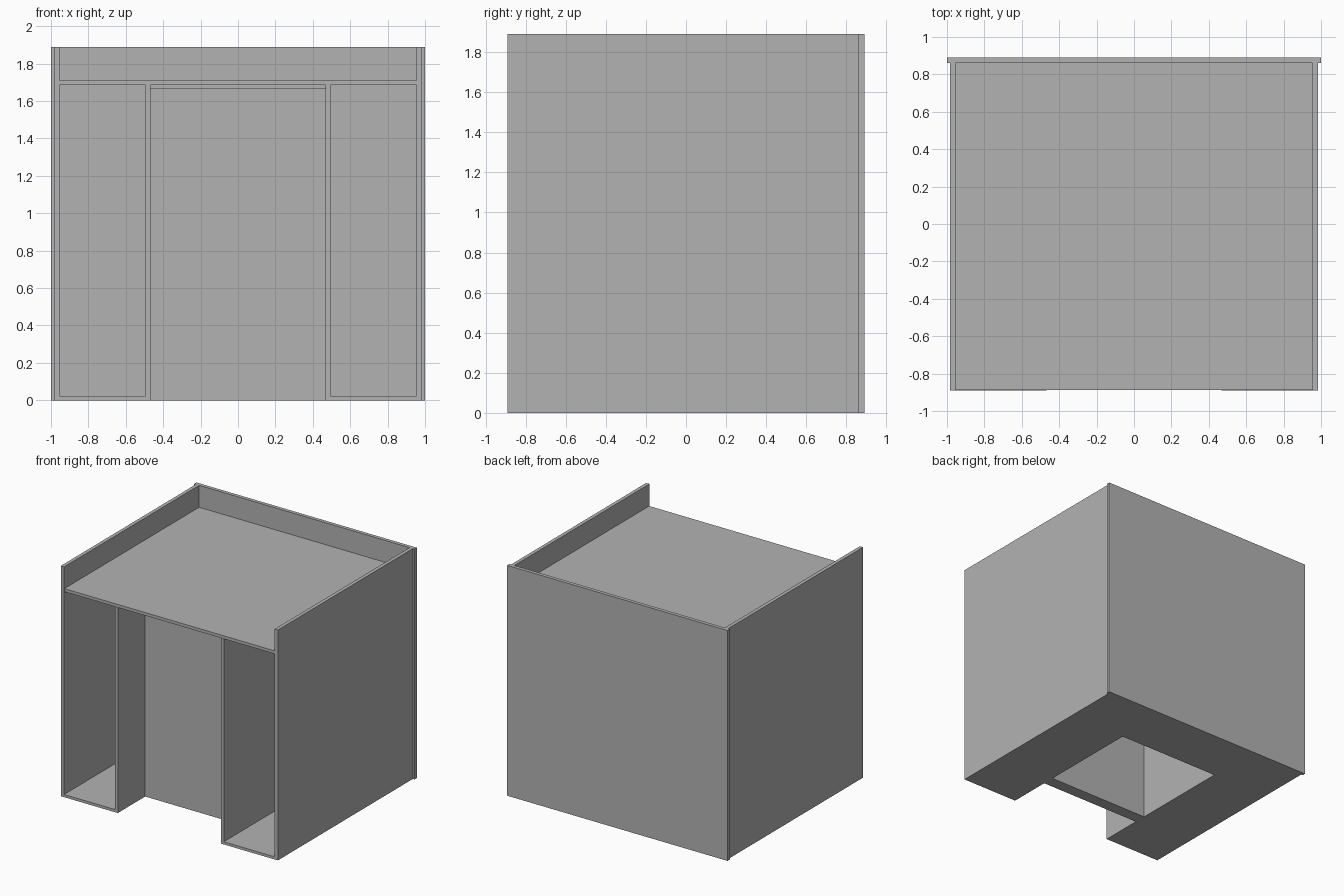
import bpy
import bmesh
from mathutils import Vector

cube = bpy.data.objects.get("Cube")
if cube:
    bpy.data.objects.remove(cube, do_unlink=True)

# Single grey finish
grey = bpy.data.materials.new("plain_grey")
grey.use_nodes = True
colour = (0.45, 0.45, 0.45, 1)
grey.diffuse_color = colour
grey.node_tree.nodes["Principled BSDF"].inputs["Base Color"].default_value = colour


def board(name, x, y, z):
    """Box panel spanning the given (low, high) ranges."""
    low, high = (Vector(c) for c in zip(x, y, z))
    size, mid = high - low, (low + high) / 2
    bm = bmesh.new()
    bmesh.ops.create_cube(bm, size=1)
    for v in bm.verts:
        v.co = Vector(a * b for a, b in zip(v.co, size))
    mesh = bpy.data.meshes.new(name)
    bm.to_mesh(mesh)
    bm.free()
    mesh.materials.append(grey)
    obj = bpy.data.objects.new(name, mesh)
    obj.location = mid
    bpy.context.collection.objects.link(obj)
    return obj


def mirrored_pair(name, x, y, z):
    """The same board on the left (+x) and the right (-x)."""
    board("left_" + name, x, y, z)
    board("right_" + name, (-x[1], -x[0]), y, z)


FRONT, BACK, HEIGHT = -0.89, 0.89, 1.89
REAR = 0.86          # inner face of the back panel
OUTER, INNER = 0.985, 0.955
KNEE, DIVIDER = 0.468, 0.495
UNDER, TOP = 1.685, 1.71

# Outer shell
board("back_panel", (-1, 1), (REAR, BACK), (0, HEIGHT))
mirrored_pair("side_panel", (INNER, OUTER), (FRONT, REAR), (0, HEIGHT))
board("desk_top", (-INNER, INNER), (FRONT + 0.003, REAR), (UNDER, TOP))

# Open cabinets either side of the knee space
mirrored_pair("divider", (KNEE, DIVIDER), (FRONT, REAR), (0, UNDER))
mirrored_pair("cabinet_floor", (DIVIDER, INNER), (FRONT, REAR), (0, 0.022))

# Knee space panel and the block behind the hollow
board("knee_panel", (-KNEE, KNEE), (-0.535, -0.435), (0, 1.67))
board("rear_block", (-KNEE, KNEE), (0.42, REAR), (0, 1.67))
